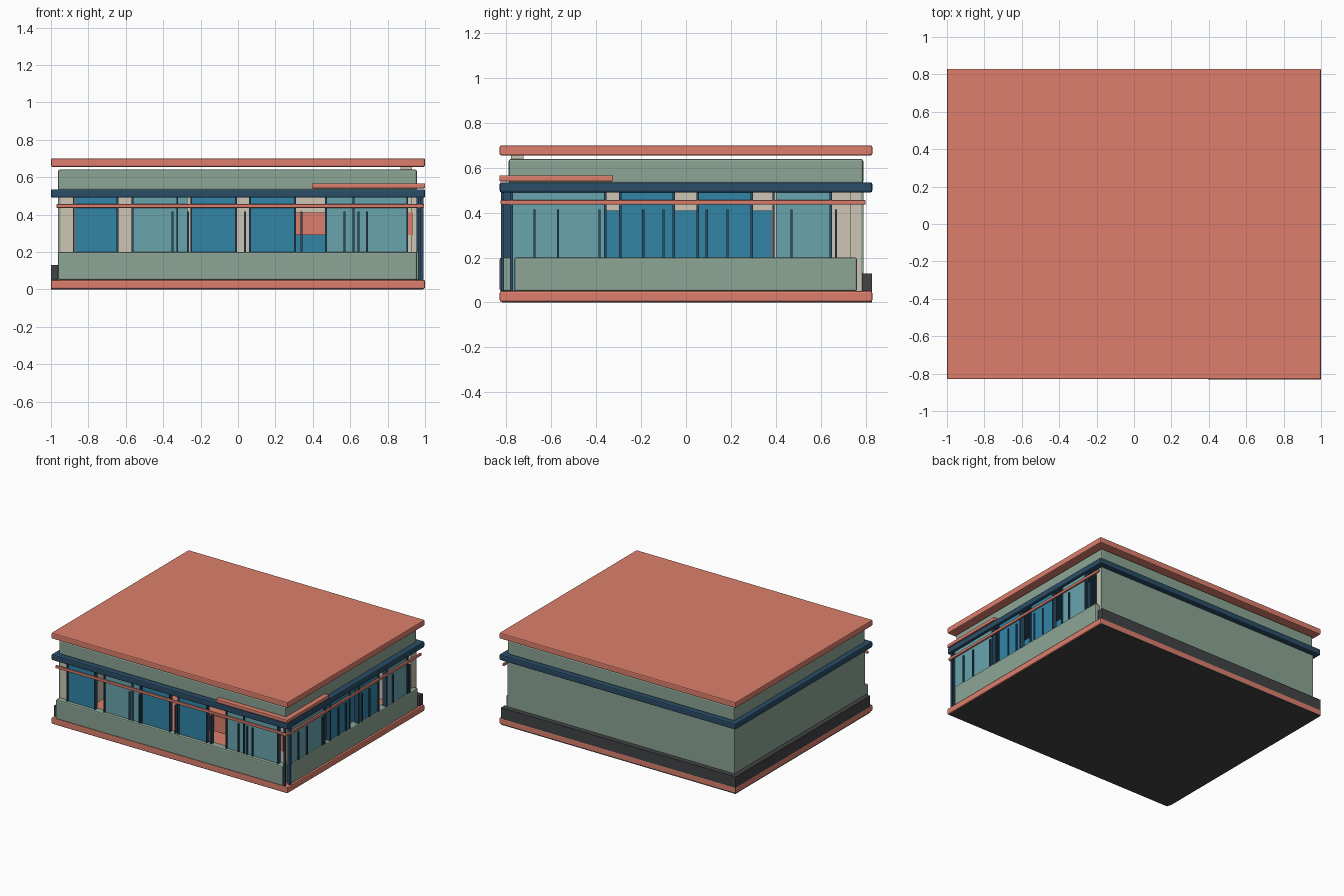
import bpy, bmesh


def mat(name, r, g, b):
    m = bpy.data.materials.new(name)
    m.diffuse_color = tuple((c / 255) ** 2.2 for c in (r, g, b)) + (1,)
    return m


CORAL = mat("coral", 220, 126, 108)
GREEN = mat("sage", 139, 163, 147)
NAVY = mat("navy", 46, 78, 102)
BLUE = mat("blue", 52, 132, 165)
TEAL = mat("teal", 105, 163, 172)
CREAM = mat("cream", 205, 196, 178)
DARK = mat("charcoal", 68, 69, 72)


def box(name, x, y, z, m, bevel=0.0):
    """Box from (min, max) ranges, with optional rounded edges."""
    bm = bmesh.new()
    bmesh.ops.create_cube(bm, size=1)
    for v in bm.verts:
        v.co = [r[0] if c < 0 else r[1] for c, r in zip(v.co, (x, y, z))]
    me = bpy.data.meshes.new(name)
    bm.to_mesh(me)
    bm.free()
    me.materials.append(m)
    ob = bpy.data.objects.new(name, me)
    bpy.context.collection.objects.link(ob)
    if bevel:
        b = ob.modifiers.new("bevel", "BEVEL")
        b.width, b.segments = bevel, 2
    return ob


FULL_X, FULL_Y = (-1, 1), (-0.83, 0.83)

# Horizontal slabs
box("floor_slab", FULL_X, FULL_Y, (0.003, 0.05), CORAL, 0.007)
box("roof_slab", FULL_X, FULL_Y, (0.655, 0.70), CORAL, 0.007)
box("eave_band", FULL_X, FULL_Y, (0.49, 0.535), NAVY, 0.008)
box("upper_block", (-0.962, 0.957), (-0.79, 0.79), (0.53, 0.64), GREEN, 0.01)
box("underside_plate", (-0.99, 0.99), (-0.82, 0.82), (0, 0.006), DARK)

# Solid back and left walls: cream core with sage outer skin
box("back_wall", (-0.95, 0.955), (0.73, 0.78), (0.05, 0.49), CREAM)
box("back_wall_skin", (-0.962, 0.957), (0.78, 0.79), (0.05, 0.53), GREEN)
box("left_wall", (-0.95, -0.88), (-0.79, 0.73), (0.05, 0.49), CREAM)
box("left_wall_skin", (-0.962, -0.95), (-0.79, 0.79), (0.05, 0.53), GREEN)

# Dark plinth along back and left
box("back_plinth", (-0.999, 0.985), (0.785, 0.829), (0, 0.13), DARK)
box("left_plinth", (-0.999, -0.963), (-0.80, 0.785), (0, 0.13), DARK)

# Low walls below the glazing
box("front_low_wall", (-0.962, 0.957), (-0.83, -0.77), (0.05, 0.2), GREEN, 0.008)
box("right_low_wall", (0.93, 0.99), (-0.765, 0.762), (0.05, 0.2), GREEN, 0.008)

# Glazing panels: start, end, material
for a, b, m in [(-0.87, -0.65, BLUE), (-0.56, -0.27, TEAL), (-0.25, -0.015, BLUE),
                (0.065, 0.30, BLUE), (0.47, 0.90, TEAL)]:
    box("front_window", (a, b), (-0.805, -0.79), (0.19, 0.49), m)
for a, b, m in [(-0.78, -0.36, TEAL), (-0.29, -0.06, BLUE),
                (0.055, 0.29, BLUE), (0.40, 0.64, TEAL)]:
    box("right_window", (0.965, 0.98), (a, b), (0.05, 0.49), m)

# Posts: full height, then shorter mullions
TALL, SHORT = (0.19, 0.49), (0.19, 0.415)
for zs, xs in [(TALL, (-0.878, -0.645, -0.565, -0.325, -0.25, -0.01, 0.065, 0.305, 0.47, 0.617, 0.905)),
               (SHORT, (-0.35, -0.268, 0.037, 0.34, 0.57, 0.645, 0.69))]:
    for p in xs:
        box("front_mullion", (p - 0.005, p + 0.005), (-0.815, -0.785), zs, NAVY)
for zs, ys in [(TALL, (-0.36, -0.293, -0.055, 0.052, 0.293, 0.39, 0.645)),
               (SHORT, (-0.675, -0.57, -0.385, -0.19, -0.10, 0.093, 0.185, 0.47, 0.668))]:
    for p in ys:
        box("right_mullion", (0.955, 0.988), (p - 0.005, p + 0.005), zs, NAVY)
box("corner_post_front", (0.962, 0.975), (-0.825, -0.81), (0.05, 0.49), NAVY)
box("corner_post_right", (0.975, 0.992), (-0.785, -0.772), (0.05, 0.49), NAVY)

# Coral rails and corner trim
box("front_rail", (-0.97, 0.995), (-0.826, -0.812), (0.436, 0.456), CORAL, 0.004)
box("right_rail", (0.98, 0.995), (-0.826, 0.80), (0.436, 0.456), CORAL, 0.004)
box("front_corner_trim", (0.395, 1.0), (-0.832, -0.79), (0.54, 0.566), CORAL, 0.004)
box("right_corner_trim", (0.96, 1.0), (-0.80, -0.325), (0.54, 0.566), CORAL, 0.004)

# Interior
box("display_board", (0.31, 0.932), (-0.785, -0.77), (0.29, 0.41), CORAL)
box("counter", (0.30, 0.80), (-0.42, 0.38), (0.05, 0.41), BLUE)
box("corner_column", (0.87, 0.93), (-0.78, -0.725), (0.05, 0.656), CREAM)
